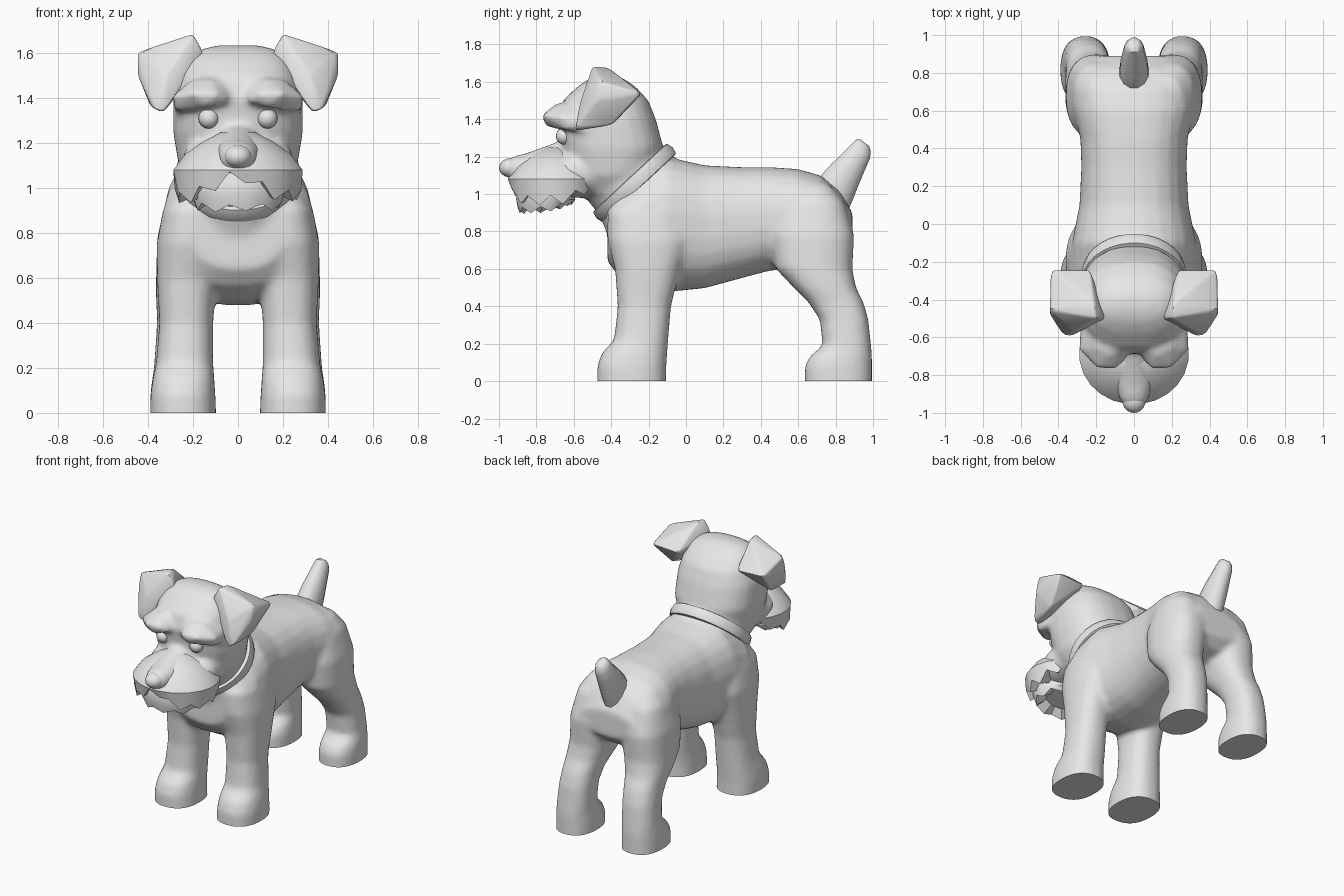
import bpy, bmesh, math, random
from mathutils import Vector as V

if "Cube" in bpy.data.objects:
    bpy.data.objects.remove(bpy.data.objects["Cube"])

random.seed(4)
coat = bpy.data.materials.new("plain_grey")
coat.diffuse_color = (0.8, 0.8, 0.8, 1)
coat.use_nodes = True
coat.node_tree.nodes["Principled BSDF"].inputs["Base Color"].default_value = coat.diffuse_color


def finish(name, bm, angle=40):
    bmesh.ops.recalc_face_normals(bm, faces=bm.faces)
    me = bpy.data.meshes.new(name)
    bm.to_mesh(me)
    bm.free()
    me.materials.append(coat)
    ob = bpy.data.objects.new(name, me)
    bpy.context.collection.objects.link(ob)
    smooth(ob, angle)
    return ob


def smooth(ob, angle):
    bpy.ops.object.select_all(action='DESELECT')
    ob.select_set(True)
    bpy.context.view_layer.objects.active = ob
    bpy.ops.object.shade_smooth_by_angle(angle=math.radians(angle))


def skin(bm, rings):
    """Join rings of points into a closed tube."""
    rows = [[bm.verts.new(p) for p in r] for r in rings]
    n = len(rows[0])
    for a, b in zip(rows, rows[1:]):
        for i in range(n):
            j = (i + 1) % n
            bm.faces.new((a[i], a[j], b[j], b[i]))
    bm.faces.new(rows[0][::-1])
    bm.faces.new(rows[-1])


def ring(c, u, v, n=24, e=2.4):
    """Rounded-square section about c with half axes u and v."""
    def f(t):
        return math.copysign(abs(t) ** (2 / e), t)
    return [V(c) + V(u) * f(math.cos(a)) + V(v) * f(math.sin(a))
            for a in (2 * math.pi * (i + .5) / n for i in range(n))]


def along_y(rows, e=2.4):
    return [ring((0, y, (t + b) / 2), (rx, 0, 0), (0, 0, (t - b) / 2), e=e)
            for y, t, b, rx in rows]


def upright(rows, s=1, e=2.4):
    return [ring((s * (x0 + x1) / 2, (y0 + y1) / 2, z), ((x1 - x0) / 2, 0, 0),
                 (0, (y1 - y0) / 2, 0), e=e) for z, y0, y1, x0, x1 in rows]


def hull(pts, s, bevel=0):
    """Convex solid round the points, mirrored by s."""
    bm = bmesh.new()
    for x, y, z in pts:
        bm.verts.new((s * x, y, z))
    res = bmesh.ops.convex_hull(bm, input=bm.verts)
    bmesh.ops.delete(bm, geom=[g for g in res["geom_interior"]
                               if isinstance(g, bmesh.types.BMVert)], context='VERTS')
    if bevel:
        bmesh.ops.dissolve_limit(bm, angle_limit=.1, verts=bm.verts, edges=bm.edges)
        bmesh.ops.bevel(bm, geom=bm.edges[:], offset=bevel, segments=2, profile=.5,
                        affect='EDGES', clamp_overlap=True)
    bmesh.ops.recalc_face_normals(bm, faces=bm.faces)
    return bm


# Body: torso, neck, head, jaw, muzzle bridge, brows and legs fused into one skin
bm = bmesh.new()
skin(bm, along_y([(-.42, .98, .64, .2), (-.36, 1.05, .56, .3), (-.25, 1.13, .5, .34),
                  (-.1, 1.2, .475, .33), (.1, 1.155, .495, .29), (.3, 1.145, .55, .28),
                  (.45, 1.145, .59, .285), (.6, 1.135, .6, .32), (.72, 1.1, .62, .33),
                  (.82, 1.02, .65, .28), (.89, .9, .72, .2)]))
tilt = V((0, .73, .68))
skin(bm, [ring((0, y, z), (r, 0, 0), tilt * q, e=2.1) for y, z, r, q in
          [(-.15, .88, .3, .31), (-.28, 1.055, .25, .25), (-.38, 1.18, .25, .25)]])
skin(bm, upright([(1.0, -.55, -.25, -.2, .2), (1.1, -.62, -.16, -.265, .265),
                  (1.25, -.67, -.12, -.29, .29), (1.4, -.69, -.16, -.29, .29),
                  (1.5, -.66, -.2, -.265, .265), (1.575, -.58, -.27, -.225, .225),
                  (1.615, -.52, -.33, -.17, .17), (1.635, -.46, -.38, -.09, .09)]))
skin(bm, along_y([(-.4, 1.25, 1.0, .2), (-.5, 1.25, .98, .24), (-.62, 1.24, .98, .25),
                  (-.74, 1.2, .98, .2)]))
skin(bm, along_y([(-.6, 1.33, 1.0, .1), (-.7, 1.275, 1.0, .105), (-.85, 1.22, 1.05, .1),
                  (-.93, 1.2, 1.07, .075), (-.965, 1.17, 1.1, .05)], 2.2))
front_leg = [(-.06, -.475, -.105, .095, .39), (.08, -.475, -.105, .1, .39),
             (.15, -.45, -.1, .105, .38), (.22, -.385, -.095, .11, .365),
             (.4, -.365, -.08, .11, .35), (.6, -.38, -.03, .095, .36),
             (.75, -.42, .03, .05, .362), (.9, -.42, .0, .05, .335), (1.02, -.34, -.06, .08, .27)]
rear_leg = [(-.06, .635, .995, .125, .39), (.08, .635, .995, .125, .39),
            (.13, .66, .995, .13, .385), (.19, .73, .99, .135, .375), (.33, .715, .975, .13, .365),
            (.42, .655, .95, .12, .36), (.5, .575, .91, .095, .365), (.6, .48, .89, .06, .365),
            (.78, .45, .9, .03, .36), (.95, .5, .85, .04, .32), (1.05, .58, .77, .08, .25)]
brow = [(.04, -.72, 1.38), (.1, -.775, 1.42), (.2, -.765, 1.42), (.29, -.67, 1.41),
        (.285, -.64, 1.34), (.14, -.745, 1.355), (.12, -.68, 1.495), (.2, -.65, 1.485),
        (.04, -.67, 1.45), (.15, -.55, 1.4), (.28, -.48, 1.42), (.28, -.5, 1.34)]
for s in (1, -1):
    skin(bm, upright(front_leg, s))
    skin(bm, upright(rear_leg, s))
bmesh.ops.recalc_face_normals(bm, faces=bm.faces)
for s in (1, -1):
    part = hull(brow, s)
    temp = bpy.data.meshes.new("brow_part")
    part.to_mesh(temp)
    part.free()
    bm.from_mesh(temp)
    bpy.data.meshes.remove(temp)
body = finish("body", bm)
mod = body.modifiers.new("fuse", 'REMESH')
mod.mode = 'VOXEL'
mod.voxel_size = .018
mod = body.modifiers.new("soften", 'SMOOTH')
mod.factor = .5
mod.iterations = 6
bpy.context.view_layer.update()
fused = bpy.data.meshes.new_from_object(
    body.evaluated_get(bpy.context.evaluated_depsgraph_get()))
body.modifiers.clear()
# Cut the soles flat
bm = bmesh.new()
bm.from_mesh(fused)
cut = bmesh.ops.bisect_plane(bm, geom=bm.verts[:] + bm.edges[:] + bm.faces[:],
                             plane_co=(0, 0, 0), plane_no=(0, 0, -1), clear_outer=True)
edges = [g for g in cut["geom_cut"] if isinstance(g, bmesh.types.BMEdge)]
bmesh.ops.holes_fill(bm, edges=edges)
bm.to_mesh(fused)
bm.free()
body.data = fused
fused.materials.clear()
fused.materials.append(coat)
smooth(body, 45)

# Collar: tilted band round the neck
bm = bmesh.new()
axis = V((0, -.68, .73))
skin(bm, [ring(V((0, -.275, 1.06)) + axis * d, (r, 0, 0), tilt * r, 32, 2)
          for d, r in [(-.04, .25), (-.035, .272), (0, .28), (.035, .272), (.04, .25)]])
finish("collar", bm)

# Tail
bm = bmesh.new()
skin(bm, [ring((0, y, z), (r, 0, 0), V((0, .8, -.6)) * q, 12, 2) for y, z, r, q in
          [(.76, .95, .08, .12), (.81, 1.04, .078, .11), (.85, 1.105, .073, .095),
           (.895, 1.17, .062, .078), (.935, 1.23, .052, .064), (.948, 1.262, .04, .05),
           (.955, 1.275, .02, .03)]])
finish("tail", bm)


def skirt(name, cy, rx, ry, levels, hem, n):
    """Whisker skirt: zigzag hem, raised at the throat and at the mouth."""
    bm = bmesh.new()
    angles = [2 * math.pi * (i + .5) / n for i in range(n)]
    rings = [[V((rx * k * math.cos(a), cy + ry * k * math.sin(a), z)) for a in angles]
             for z, k in levels]
    low, tooth, throat, mouth = hem
    drop = [(i % 2) * tooth + random.uniform(0, .015) for i in range(n)]
    for k in (1.0, .6):
        row = []
        for i, a in enumerate(angles):
            z = low + drop[i] + max(0, math.sin(a)) * throat
            z += mouth * max(0, -math.sin(a)) ** 8
            m = k * (.91 + .07 * (i % 2))
            row.append(V((rx * m * math.cos(a), cy + ry * m * math.sin(a),
                          z + (1 - k) * .12)))
        rings.append(row)
    skin(bm, rings)
    finish(name, bm, 30)


skirt("moustache", -.69, .29, .265,
      [(1.25, .25), (1.205, .55), (1.15, .82), (1.08, 1.0)], (.93, .05, .1, .085), 24)
skirt("chin_beard", -.75, .2, .155,
      [(1.08, .9), (1.02, 1.02), (.97, 1.04)], (.885, .035, .05, 0), 16)


def ball(name, c, r, seg=20):
    bm = bmesh.new()
    bmesh.ops.create_uvsphere(bm, u_segments=seg, v_segments=seg // 2, radius=1)
    for v in bm.verts:
        v.co = V((v.co.x * r[0], v.co.y * r[1], v.co.z * r[2])) + V(c)
    finish(name, bm, 60)


# Nose
ball("nose", (0, -.935, 1.14), (.062, .065, .052))

# Ears and eyes on both sides
ear = [(.2, -.5, 1.685), (.21, -.42, 1.68), (.445, -.46, 1.605), (.445, -.48, 1.5),
       (.38, -.585, 1.355), (.33, -.595, 1.335), (.44, -.24, 1.54), (.23, -.24, 1.53),
       (.39, -.4, 1.365), (.15, -.5, 1.6), (.2, -.4, 1.5), (.32, -.565, 1.5)]
for s, side in ((1, "left"), (-1, "right")):
    finish("ear_" + side, hull(ear, s, .012), 35)
    ball("eye_" + side, (s * .13, -.65, 1.31), (.046, .046, .046), 16)
